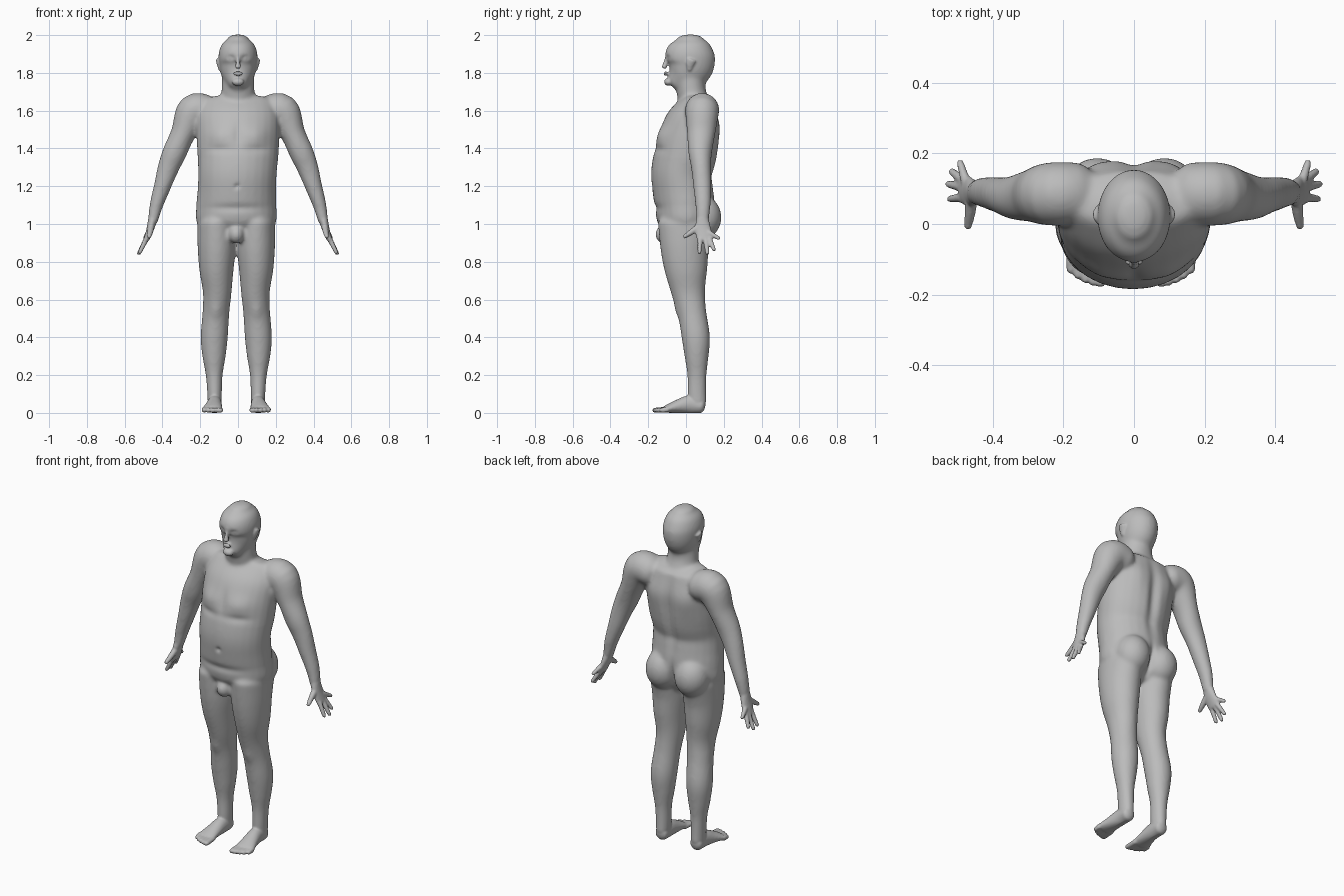
import bpy, bmesh, math
from mathutils import Vector, Matrix

default_cube = bpy.data.objects.get("Cube")
if default_cube:
    bpy.data.objects.remove(default_cube, do_unlink=True)

SIDES = 28
STEPS = 5
FORWARD, UP = Vector((0, 1, 0)), Vector((0, 0, 1))


def spline(points):
    """Smoothly interpolate rows of (x, y, z, radius_a, radius_b)."""
    padded = [points[0]] + list(points) + [points[-1]]
    rows = []
    for a, b, c, d in zip(padded, padded[1:], padded[2:], padded[3:]):
        for step in range(STEPS):
            t = step / STEPS
            rows.append([q + t * (r - p) / 2
                         + t * t * (p - 2.5 * q + 2 * r - s / 2)
                         + t ** 3 * (1.5 * (q - r) + (s - p) / 2)
                         for p, q, r, s in zip(a, b, c, d)])
    rows.append(list(points[-1]))
    return rows


def tube(bm, points, side=1, reference=FORWARD, cap=0.6):
    """Loft elliptical sections along a path, with rounded ends."""
    points = [(side * p[0], *p[1:]) for p in points]
    rows = spline(points)
    rings = []
    for i, row in enumerate(rows):
        before, after = rows[max(i - 1, 0)], rows[min(i + 1, len(rows) - 1)]
        tangent = (Vector(after[:3]) - Vector(before[:3])).normalized()
        rings.append((Vector(row[:3]), row[3], row[4], tangent))

    def rounded(ring, sign):
        centre, ra, rb, tangent = ring
        result = []
        for degrees in (30, 60, 85):
            angle = math.radians(degrees)
            shift = sign * cap * min(ra, rb) * math.sin(angle)
            shrink = math.cos(angle)
            result.append((centre + tangent * shift, ra * shrink, rb * shrink, tangent))
        return result

    rings = rounded(rings[0], -1)[::-1] + rings + rounded(rings[-1], 1)
    loops = []
    for centre, ra, rb, tangent in rings:
        across = reference.cross(tangent).normalized()
        depth = tangent.cross(across)
        loop = []
        for k in range(SIDES):
            angle = math.tau * k / SIDES
            loop.append(bm.verts.new(centre + across * ra * math.cos(angle)
                                     + depth * rb * math.sin(angle)))
        loops.append(loop)
    for low, high in zip(loops, loops[1:]):
        for k in range(SIDES):
            n = (k + 1) % SIDES
            bm.faces.new((low[k], low[n], high[n], high[k]))
    bm.faces.new(loops[0][::-1])
    bm.faces.new(loops[-1])


def ellipsoid(bm, centre, radii, side=1):
    place = Matrix.Translation((side * centre[0], centre[1], centre[2]))
    bmesh.ops.create_uvsphere(bm, u_segments=SIDES, v_segments=SIDES // 2, radius=1,
                              matrix=place @ Matrix.Diagonal((*radii, 1)))


def fuse(obj, bm, voxel, iterations):
    """Merge all overlapping volumes into one soft skin."""
    bmesh.ops.recalc_face_normals(bm, faces=bm.faces)
    bm.to_mesh(obj.data)
    bm.free()
    remesh = obj.modifiers.new("merge", 'REMESH')
    remesh.mode = 'VOXEL'
    remesh.voxel_size = voxel
    smooth = obj.modifiers.new("soften", 'SMOOTH')
    smooth.factor = 0.5
    smooth.iterations = iterations
    graph = bpy.context.evaluated_depsgraph_get()
    merged = bpy.data.meshes.new_from_object(obj.evaluated_get(graph))
    obj.modifiers.clear()
    obj.data = merged


def sculpt(mesh, centre, radii, push):
    """Push the skin forward or back with a soft brush, on both sides."""
    sides = (1, -1) if centre[0] else (1,)
    for vert in mesh.vertices:
        for side in sides:
            gap = ((vert.co.x - side * centre[0]) / radii[0],
                   (vert.co.y - centre[1]) / radii[1],
                   (vert.co.z - centre[2]) / radii[2])
            distance = sum(g * g for g in gap)
            if distance < 6:
                vert.co.y += push * math.exp(-distance)


body = bpy.data.objects.new("body", bpy.data.meshes.new("body"))
bpy.context.collection.objects.link(body)
bm = bmesh.new()

# Torso, neck and skull
tube(bm, [(0, .0, .95, .15, .1), (0, .0, 1.01, .21, .15), (0, -.005, 1.1, .212, .16),
          (0, -.015, 1.18, .208, .162), (0, -.022, 1.27, .208, .163),
          (0, 0, 1.37, .215, .168), (0, .02, 1.47, .22, .16),
          (0, .043, 1.56, .22, .14), (0, .065, 1.64, .2, .095)], cap=.45)
tube(bm, [(0, .06, 1.6, .1, .085), (0, .028, 1.7, .088, .078), (0, .02, 1.82, .083, .085)])
tube(bm, [(0, -.06, 1.745, .05, .05), (0, -.015, 1.785, .083, .1), (0, .02, 1.84, .1, .128),
          (0, .02, 1.9, .103, .131), (0, .022, 1.95, .087, .108),
          (0, .022, 1.978, .058, .072)], cap=.45)
ellipsoid(bm, (0, -.115, .945), (.042, .048, .05))

for side in (1, -1):
    # Arm from shoulder to wrist
    tube(bm, [(.16, .085, 1.595, .085, .088), (.235, .085, 1.595, .092, .09),
              (.29, .08, 1.48, .066, .075), (.335, .075, 1.38, .064, .063),
              (.368, .08, 1.3, .057, .053), (.4, .086, 1.2, .046, .048),
              (.432, .09, 1.1, .036, .041), (.452, .087, 1.01, .026, .033)], side)
    # Leg from hip to ankle
    tube(bm, [(.106, 0, 1, .1, .15), (.104, -.007, .88, .101, .13),
              (.105, 0, .76, .091, .114), (.101, .012, .64, .076, .09),
              (.108, .032, .53, .071, .076), (.117, .052, .4, .072, .075),
              (.118, .056, .3, .062, .064), (.117, .058, .2, .045, .051),
              (.115, .058, .1, .039, .05), (.115, .06, .05, .037, .05)], side)
    # Buttock
    ellipsoid(bm, (.095, .088, 1.035), (.098, .1, .115), side)

fuse(body, bm, voxel=.01, iterations=8)

# Chest, belly, back, knee and eye socket relief
for centre, radii, push in [
    ((.1, -.13, 1.47), (.07, .07, .05), -.014),
    ((.1, -.15, 1.395), (.08, .06, .02), .008),
    ((0, -.14, 1.47), (.02, .06, .07), .008),
    ((0, -.16, 1.085), (.15, .06, .02), .008),
    ((0, -.18, 1.2), (.013, .03, .013), .012),
    ((0, .17, 1.38), (.03, .08, .2), -.02),
    ((0, .17, 1), (.015, .08, .08), -.035),
    ((.11, .17, 1.5), (.06, .06, .09), .01),
    ((.108, -.05, .54), (.03, .04, .04), -.007),
    ((.036, -.1, 1.88), (.02, .03, .013), .013),
]:
    sculpt(body.data, centre, radii, push)

bm = bmesh.new()
bm.from_mesh(body.data)

# Nose, lips and chin
tube(bm, [(0, -.1, 1.885, .008, .01), (0, -.108, 1.855, .01, .012),
          (0, -.115, 1.83, .017, .013)])
for height in (1.791, 1.802):
    ellipsoid(bm, (0, -.108, height), (.027, .01, .005))
ellipsoid(bm, (0, -.093, 1.752), (.032, .023, .021))

for side in (1, -1):
    # Eye and ear
    ellipsoid(bm, (.036, -.08, 1.879), (.016, .014, .01), side)
    tube(bm, [(.092, .018, 1.815, .01, .011), (.102, .022, 1.845, .01, .02),
              (.107, .03, 1.868, .01, .022)], side)
    # Palm and fingers
    tube(bm, [(.45, .087, 1.03, .025, .032), (.464, .09, .975, .02, .042),
              (.484, .1, .92, .015, .043)], side)
    for base, tip in [((.476, .12, .955), (.492, .172, .925)),
                      ((.485, .125, .92), (.515, .148, .865)),
                      ((.488, .105, .915), (.525, .113, .845)),
                      ((.486, .075, .92), (.52, .071, .85))]:
        tube(bm, [(*base, .014, .014), (*tip, .0105, .0105)], side, cap=1)
    tube(bm, [(.46, .07, .985, .018, .02), (.465, .025, .955, .015, .015),
              (.47, -.006, .934, .011, .011)], side, cap=1)
    # Foot and toes
    tube(bm, [(.115, .08, .038, .037, .04), (.115, .02, .045, .038, .048),
              (.121, -.05, .033, .046, .034), (.128, -.105, .02, .056, .02)],
         side, reference=UP)
    for toe in range(5):
        width = .012 if toe else .017
        start = .088 + .021 * toe
        tube(bm, [(start, -.1, .018, width, .015),
                  (start - .002, -.166 + .0023 * toe * toe, .014, width, .013)],
             side, reference=UP, cap=1)

fuse(body, bm, voxel=.006, iterations=3)

# Flat soles, and the slight sideways stance of the lower body
for vert in body.data.vertices:
    vert.co.z = max(vert.co.z, 0)
    if abs(vert.co.x) < .27:
        vert.co.x -= .009 * min(max((1.35 - vert.co.z) / .25, 0), 1)

skin = bpy.data.materials.new("plain grey")
skin.use_nodes = True
grey = (.5, .5, .5, 1)
skin.diffuse_color = grey
skin.node_tree.nodes["Principled BSDF"].inputs["Base Color"].default_value = grey
body.data.materials.clear()
body.data.materials.append(skin)
for face in body.data.polygons:
    face.material_index = 0
    face.use_smooth = True
